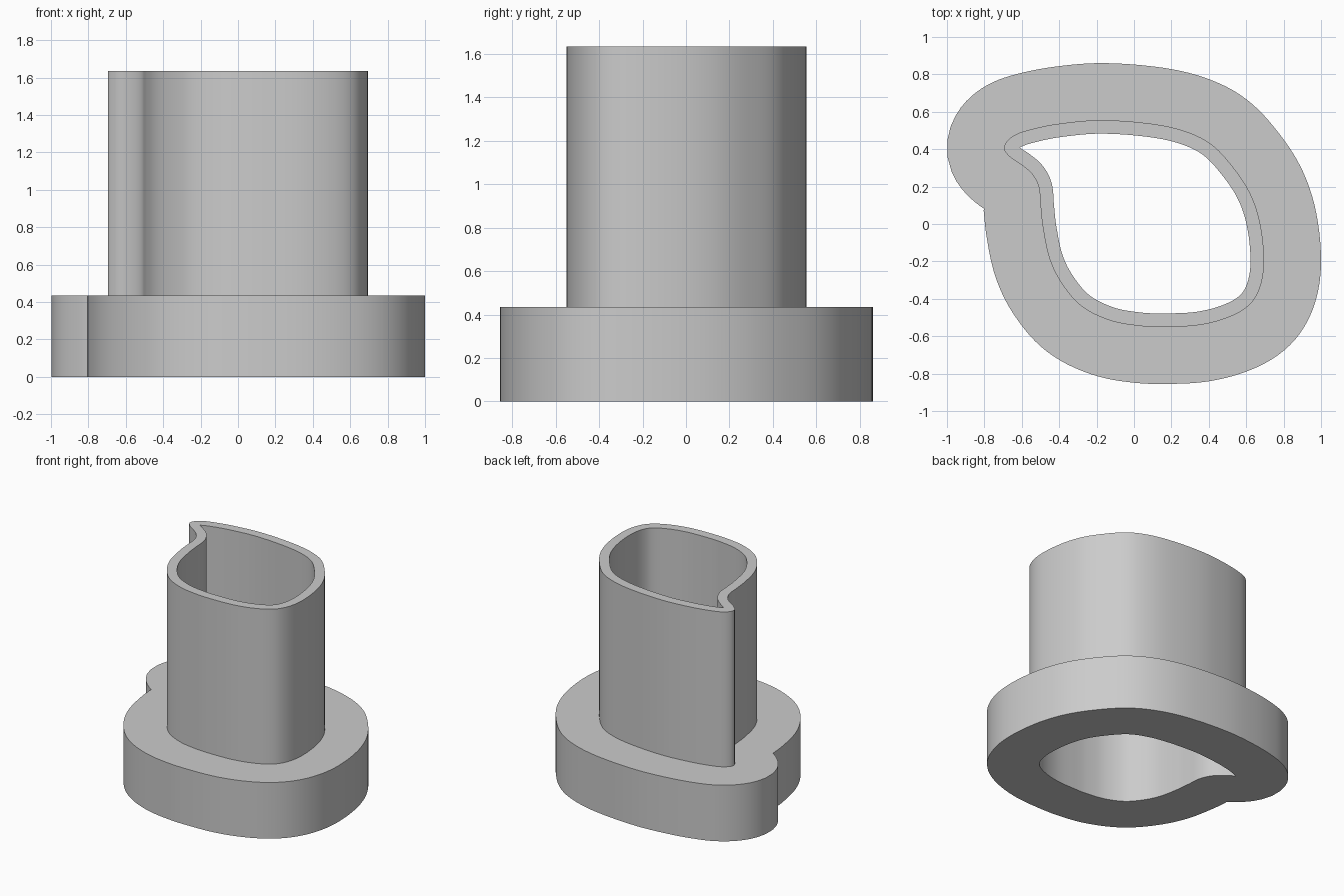
import bpy, bmesh
from mathutils import Vector
from mathutils.geometry import interpolate_bezier

if "Cube" in bpy.data.objects:
    bpy.data.objects.remove(bpy.data.objects["Cube"], do_unlink=True)

FLANGE_TOP, TUBE_TOP = 0.435, 1.635
FLANGE_WIDTH, WALL = 0.305, 0.072

# Control points of the tube's outer outline, counter-clockwise from the tip
OUTLINE = [(-.695, .41), (-.665, .36), (-.6, .315), (-.545, .267), (-.51, .2),
           (-.5, .1), (-.487, -.02), (-.45, -.19), (-.385, -.32), (-.28, -.44),
           (-.13, -.515), (.03, -.545), (.17, -.55), (.35, -.54), (.51, -.497),
           (.62, -.43), (.675, -.335), (.695, -.2), (.675, 0), (.625, .155),
           (.54, .29), (.415, .425), (.27, .497), (.085, .537), (-.18, .555),
           (-.395, .537), (-.555, .505), (-.65, .468)]


def smooth_loop(points, steps=7):
    """Closed smooth curve through the points."""
    pts = [Vector((x, y, 0)) for x, y in points]
    n, out = len(pts), []
    for i in range(n):
        p0, p1, p2, p3 = (pts[(i + k) % n] for k in (-1, 0, 1, 2))
        reach = (p2 - p1).length / 3
        h1 = p1 + (p2 - p0).normalized() * reach
        h2 = p2 - (p3 - p1).normalized() * reach
        out += interpolate_bezier(p1, h1, h2, p2, steps + 1)[:-1]
    return out


def offset_loop(loop, dist):
    """Parallel curve; points that cross over collapse into the crease."""
    n = len(loop)
    raw = []
    for i, p in enumerate(loop):
        t = (loop[(i + 1) % n] - loop[i - 1]).normalized()
        raw.append(p + Vector((t.y, -t.x, 0)) * dist)
    limit = abs(dist) * 0.985
    good = [min((q - p).length for p in loop) >= limit for q in raw]
    result = []
    for i in range(n):
        if good[i]:
            result.append(raw[i])
            continue
        a = next(k for k in range(1, n) if good[(i - k) % n])
        b = next(k for k in range(1, n) if good[(i + k) % n])
        result.append((raw[(i - a) % n] + raw[(i + b) % n]) / 2)
    return result


tube = smooth_loop(OUTLINE)
flange = offset_loop(tube, FLANGE_WIDTH)
bore = offset_loop(tube, -WALL)

# Cross-section: flange wall, flange top, tube wall, rim, bore, underside
section = [(flange, 0), (flange, FLANGE_TOP), (tube, FLANGE_TOP),
           (tube, TUBE_TOP), (bore, TUBE_TOP), (bore, 0)]
bm = bmesh.new()
rings = [[bm.verts.new((p.x, p.y, z)) for p in loop] for loop, z in section]
count = len(tube)
for r, ring in enumerate(rings):
    above = rings[(r + 1) % len(rings)]
    for i in range(count):
        j = (i + 1) % count
        bm.faces.new((ring[i], ring[j], above[j], above[i]))
bmesh.ops.remove_doubles(bm, verts=bm.verts, dist=0.0005)
bmesh.ops.recalc_face_normals(bm, faces=bm.faces)

mesh = bpy.data.meshes.new("flanged_tube")
bm.to_mesh(mesh)
bm.free()
body = bpy.data.objects.new("flanged_tube", mesh)
bpy.context.collection.objects.link(body)

# Single plain grey
grey = bpy.data.materials.new("plain_grey")
grey.use_nodes = True
color = (0.6, 0.6, 0.6, 1)
grey.diffuse_color = color
grey.node_tree.nodes["Principled BSDF"].inputs["Base Color"].default_value = color
mesh.materials.append(grey)

bpy.context.view_layer.objects.active = body
body.select_set(True)
bpy.ops.object.shade_smooth_by_angle(angle=0.6)
